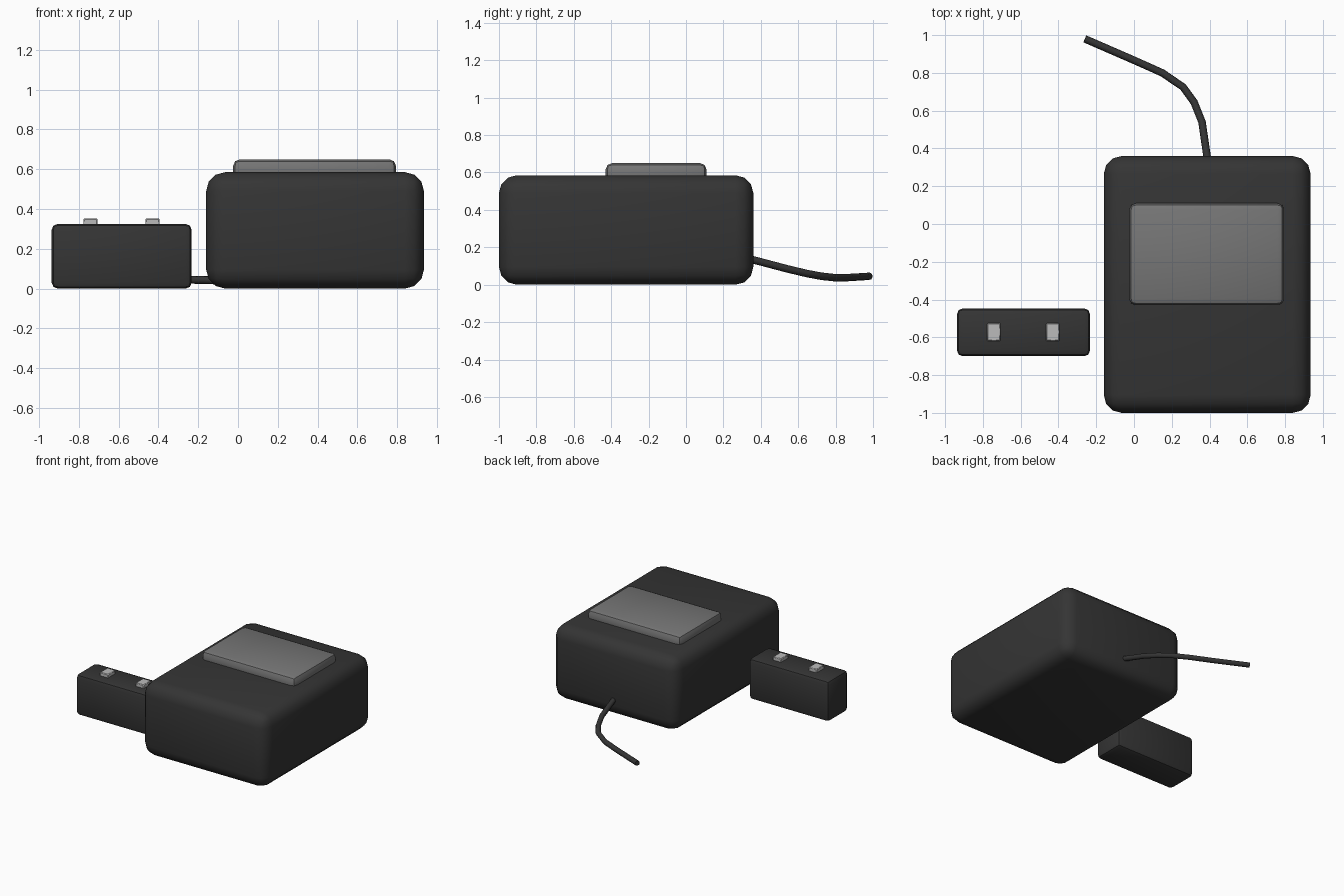
import bpy
import math

if "Cube" in bpy.data.objects:
    bpy.data.objects.remove(bpy.data.objects["Cube"])


def material(name, rgb):
    m = bpy.data.materials.new(name)
    m.diffuse_color = (*rgb, 1)
    m.use_nodes = True
    m.node_tree.nodes["Principled BSDF"].inputs["Base Color"].default_value = m.diffuse_color
    return m


black = material("black_plastic", (0.035, 0.035, 0.035))
screen = material("grey_screen", (0.18, 0.18, 0.18))
metal = material("metal", (0.5, 0.5, 0.5))


def rounded_box(name, lo, hi, bevel, segments, mat):
    """Box between two corners with rounded edges."""
    bpy.ops.mesh.primitive_cube_add(
        size=1, location=[(a + b) / 2 for a, b in zip(lo, hi)])
    ob = bpy.context.object
    ob.name = name
    ob.scale = [b - a for a, b in zip(lo, hi)]
    bpy.ops.object.transform_apply(location=False, rotation=False, scale=True)
    mod = ob.modifiers.new("Bevel", 'BEVEL')
    mod.width = bevel
    mod.segments = segments
    bpy.ops.object.modifier_apply(modifier=mod.name)
    bpy.ops.object.shade_smooth_by_angle(angle=math.radians(40))
    ob.data.materials.append(mat)
    return ob


# Charger housing and raised top panel
rounded_box("housing", (-0.16, -1.0, 0), (0.935, 0.36, 0.585), 0.095, 3, black)
rounded_box("top_panel", (-0.025, -0.43, 0.535), (0.795, 0.11, 0.65), 0.035, 2, screen)

# Loose battery block with two terminals
rounded_box("battery", (-0.937, -0.70, 0), (-0.233, -0.447, 0.325), 0.03, 2, black)
for i, x in enumerate((-0.742, -0.43)):
    rounded_box(f"terminal_{i + 1}", (x - 0.036, -0.62, 0.305),
                (x + 0.036, -0.525, 0.352), 0.005, 1, metal)

# Power cable leaving the back
path = [(0.40, 0.28, 0.15), (0.385, 0.37, 0.13), (0.36, 0.54, 0.085),
        (0.318, 0.645, 0.06), (0.26, 0.725, 0.045), (0.15, 0.80, 0.037),
        (0.0, 0.867, 0.038), (-0.26, 0.98, 0.045)]
curve = bpy.data.curves.new("cable", 'CURVE')
curve.dimensions = '3D'
curve.bevel_depth = 0.02
curve.bevel_resolution = 2
curve.use_fill_caps = True
spline = curve.splines.new('POLY')
spline.points.add(len(path) - 1)
for p, co in zip(spline.points, path):
    p.co = (*co, 1)
cable = bpy.data.objects.new("cable", curve)
bpy.context.collection.objects.link(cable)
curve.materials.append(black)
